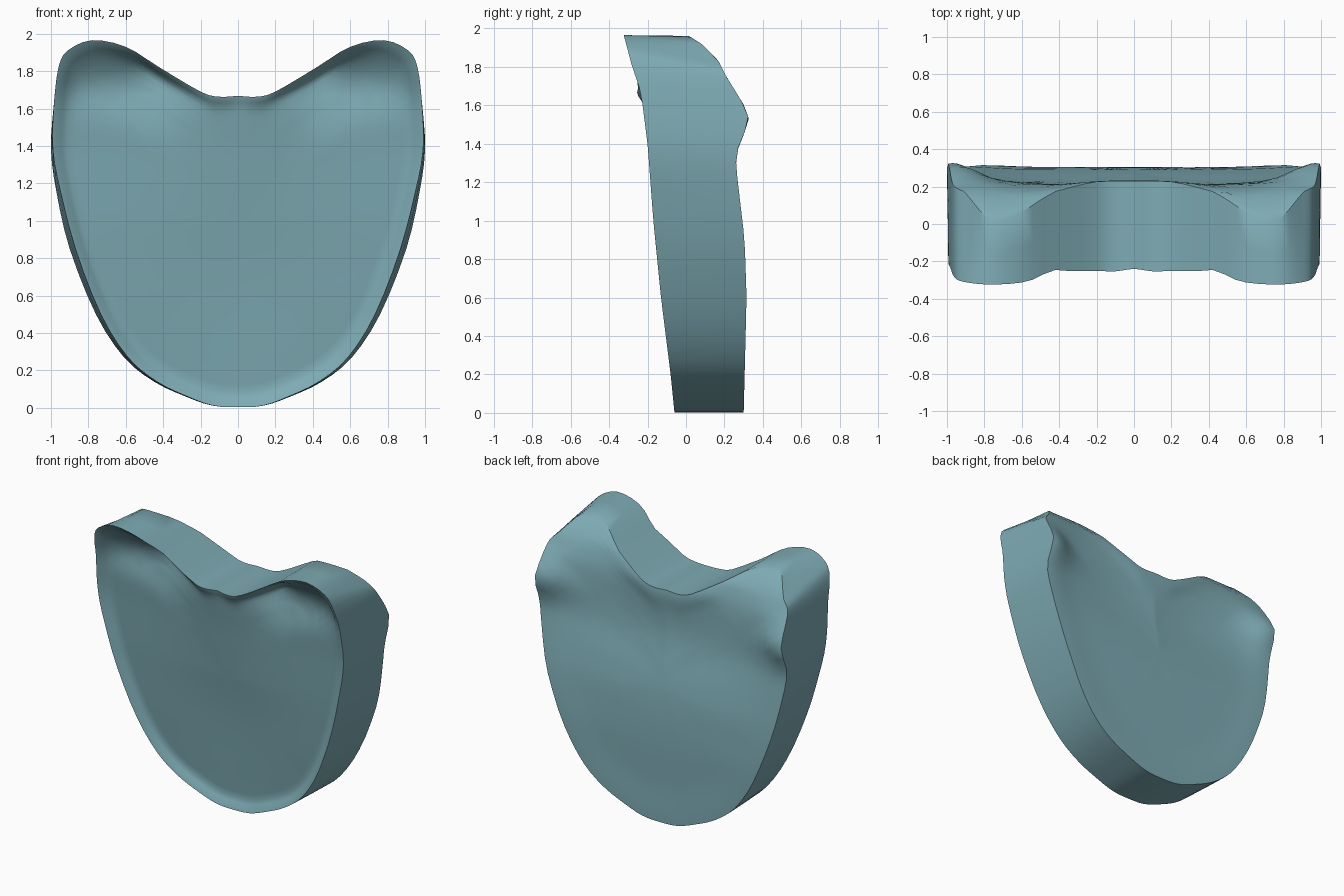
import bpy, bmesh, math
from mathutils import Vector

cube = bpy.data.objects.get("Cube")
if cube:
    bpy.data.objects.remove(cube)

# Half outline (x, z) from bottom centre round the side to the top notch
OUTLINE = [(0, 0.003), (0.14, 0.012), (0.28, 0.06), (0.45, 0.14), (0.61, 0.27),
           (0.76, 0.5), (0.9, 0.85), (0.97, 1.15), (1.0, 1.38), (0.985, 1.62),
           (0.96, 1.82), (0.91, 1.91), (0.78, 1.965), (0.6, 1.93), (0.42, 1.82),
           (0.2, 1.69), (0.1, 1.663), (0, 1.667)]
FRONT = [(0, -0.06), (0.2, -0.08), (0.6, -0.13), (1.0, -0.17), (1.4, -0.2),
         (1.67, -0.235), (1.8, -0.28), (1.97, -0.325)]
BACK = [(0, 0.3), (0.6, 0.315), (0.9, 0.305), (1.3, 0.258), (1.5, 0.25),
        (1.7, 0.225), (1.83, 0.17), (1.92, 0.08), (1.97, 0)]
CENTRE = Vector((0, 1.0))


def lookup(table, z):
    """Linear interpolation of a (z, y) profile."""
    for (z0, y0), (z1, y1) in zip(table, table[1:]):
        if z <= z1:
            return y0 + (y1 - y0) * max(0, (z - z0) / (z1 - z0))
    return table[-1][1]


def ease(t):
    t = min(1, max(0, t))
    return t * t * (3 - 2 * t)


def bump(x, z, cx, cz, rx, rz):
    return math.exp(-((abs(x) - cx) / rx) ** 2 - ((z - cz) / rz) ** 2)


def front_y(x, z, s):
    """Shallow dish with a thin rim, fading at the notch, and two lobe hollows."""
    inside = ease((1 - s) / 0.08)
    dish = 0.04 * inside * (1 - 0.8 * bump(x, z, 0, 1.65, 0.35, 0.5))
    low = 0.015 * inside * bump(x, z, 0, 0.65, 0.45, 0.35)
    hollow = 0.08 * bump(x, z, 0.58, 1.75, 0.3, 0.14) * ease((1 - s) / 0.12)
    edge = 0.04 * bump(x, z, 0.42, 1.83, 0.12, 0.1)
    lip = 0.02 * bump(x, z, 0.12, 1.66, 0.1, 0.06)
    return lookup(FRONT, z) + dish + low + hollow + edge - lip


def back_y(x, z, s):
    """Nearly flat face with raised outer corners and a slight upper hollow."""
    corner = 0.08 * bump(x, z, 0.97, 1.54, 0.17, 0.13)
    hollow = 0.035 * bump(x, z, 0.3, 1.38, 0.45, 0.25) * ease((1 - s) / 0.25)
    return lookup(BACK, z) + corner - hollow - 0.01 * ease((1 - s) / 0.3)


def smooth_loop(points, steps):
    """Closed Catmull-Rom loop."""
    n, out = len(points), []
    for i in range(n):
        a, b, c, d = (Vector(points[(i + k) % n]) for k in (-1, 0, 1, 2))
        for j in range(steps):
            t = j / steps
            out.append(0.5 * (2 * b + (c - a) * t + (2 * a - 5 * b + 4 * c - d) * t * t
                              + (3 * b - a - 3 * c + d) * t ** 3))
    return out


loop = smooth_loop(OUTLINE + [(-x, z) for x, z in OUTLINE[-2:0:-1]], 3)
bm = bmesh.new()


def ring(s, depth, narrow=1, drop=0):
    """Scaled outline, narrowed low down, with its top corners dropped."""
    verts = []
    for p in loop:
        q = Vector((p.x, p.y - drop * bump(p.x, p.y, 0.92, 1.9, 0.1, 0.13)))
        q = CENTRE + (q - CENTRE) * s
        x = q.x * (1 - (1 - narrow) * ease((1.7 - q.y) / 0.9))
        verts.append(bm.verts.new((x, depth(q.x, q.y, s), q.y)))
    return verts


def wall_y(x, z, s):
    return 0.5 * (front_y(x, z, s) + back_y(x, z, s))


# Rings run from the front centre, over the rim and wall, to the back centre
inner = [0.12, 0.3, 0.45, 0.6, 0.7, 0.78, 0.84, 0.88, 0.92, 0.95, 0.975, 1]
rings = [ring(s, front_y, 0.965) for s in inner]
rings.append(ring(1, wall_y, 0.985, 0.04))
rings += [ring(s, back_y, 1, 0.09) for s in reversed(inner)]
for a, b in zip(rings, rings[1:]):
    for i in range(len(loop)):
        j = (i + 1) % len(loop)
        bm.faces.new((a[i], a[j], b[j], b[i]))
for end, depth in ((rings[0], front_y), (rings[-1], back_y)):
    hub = bm.verts.new((0, depth(0, CENTRE.y, 0), CENTRE.y))
    for i in range(len(loop)):
        bm.faces.new((hub, end[i], end[(i + 1) % len(loop)]))
bmesh.ops.recalc_face_normals(bm, faces=bm.faces)

# Contoured pad object
mesh = bpy.data.meshes.new("contoured_pad")
bm.to_mesh(mesh)
bm.free()
pad = bpy.data.objects.new("contoured_pad", mesh)
bpy.context.collection.objects.link(pad)

mat = bpy.data.materials.new("dusty_teal")
mat.use_nodes = True
colour = (0.21, 0.41, 0.46, 1)
mat.diffuse_color = colour
mat.node_tree.nodes["Principled BSDF"].inputs["Base Color"].default_value = colour
mesh.materials.append(mat)

bpy.ops.object.select_all(action='DESELECT')
pad.select_set(True)
bpy.context.view_layer.objects.active = pad
bpy.ops.object.shade_smooth_by_angle(angle=math.radians(40))
